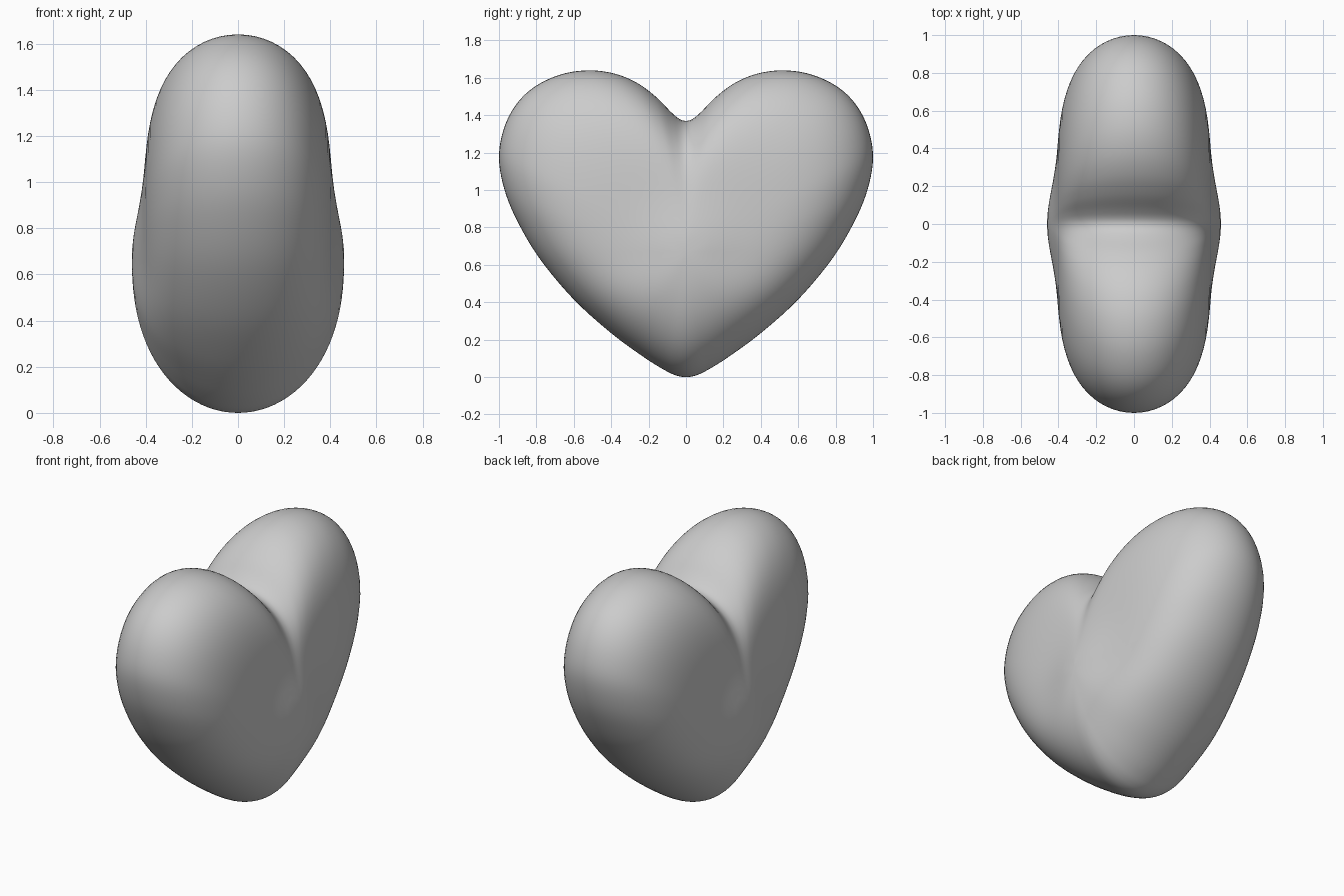
import bpy, bmesh, math
from mathutils import Vector

if "Cube" in bpy.data.objects:
    bpy.data.objects.remove(bpy.data.objects["Cube"])

# Right half of the heart outline (y, z), bottom tip to top notch
half = [(0, 0), (.05, .008), (.11, .035), (.22, .103), (.4, .235), (.6, .415),
        (.78, .63), (.9, .83), (.97, 1.0), (1, 1.17), (.975, 1.325), (.91, 1.455),
        (.81, 1.552), (.67, 1.618), (.52, 1.64), (.38, 1.622), (.26, 1.572),
        (.16, 1.498), (.08, 1.417), (.035, 1.38), (0, 1.37)]
pts = [Vector(p) for p in half] + [Vector((-y, z)) for y, z in half[-2:0:-1]]
CENTRE = Vector((0, .67))
THICK = .46


def smooth_loop(p, steps):
    """Closed Catmull-Rom curve through the points."""
    out, n = [], len(p)
    for i in range(n):
        a, b, c, d = (p[(i + k) % n] for k in (-1, 0, 1, 2))
        for j in range(steps):
            t = j / steps
            out.append(.5 * (2 * b + (c - a) * t + (2 * a - 5 * b + 4 * c - d) * t**2
                             + (3 * b - a - 3 * c + d) * t**3))
    return out


def thickness(d, s):
    """Half thickness at fraction s of the way to the outline point d."""
    down = max(0, -d.y / d.length)
    power = 4 - 1.7 * down**3                       # full lobes, rounder tip
    taper = .11 * (1 - down**2) * (1 - math.exp(-(d.length * s / .24)**2))
    return THICK * (1 - taper) * math.sqrt(max(0, 1 - s**power))


outline = smooth_loop(pts, 5)
N, RINGS = len(outline), 48
bm = bmesh.new()

# Inflate the outline with shrinking copies towards a pole on each side
poles = [bm.verts.new((sx * THICK, 0, CENTRE.y)) for sx in (1, -1)]
rings = []
for i in range(1, RINGS):
    t = math.pi * i / RINGS
    s, ring = math.sin(t), []
    sign = 1 if i < RINGS / 2 else -1
    for o in outline:
        d = o - CENTRE
        p = CENTRE + d * s
        ring.append(bm.verts.new((sign * thickness(d, s), p.x, p.y)))
    rings.append(ring)
for j in range(N):
    k = (j + 1) % N
    bm.faces.new((poles[0], rings[0][j], rings[0][k]))
    bm.faces.new((poles[1], rings[-1][k], rings[-1][j]))
    for a, b in zip(rings, rings[1:]):
        bm.faces.new((a[j], b[j], b[k], a[k]))
bmesh.ops.recalc_face_normals(bm, faces=bm.faces)

me = bpy.data.meshes.new("heart")
bm.to_mesh(me)
bm.free()
me.shade_smooth()
heart = bpy.data.objects.new("heart", me)
bpy.context.collection.objects.link(heart)
